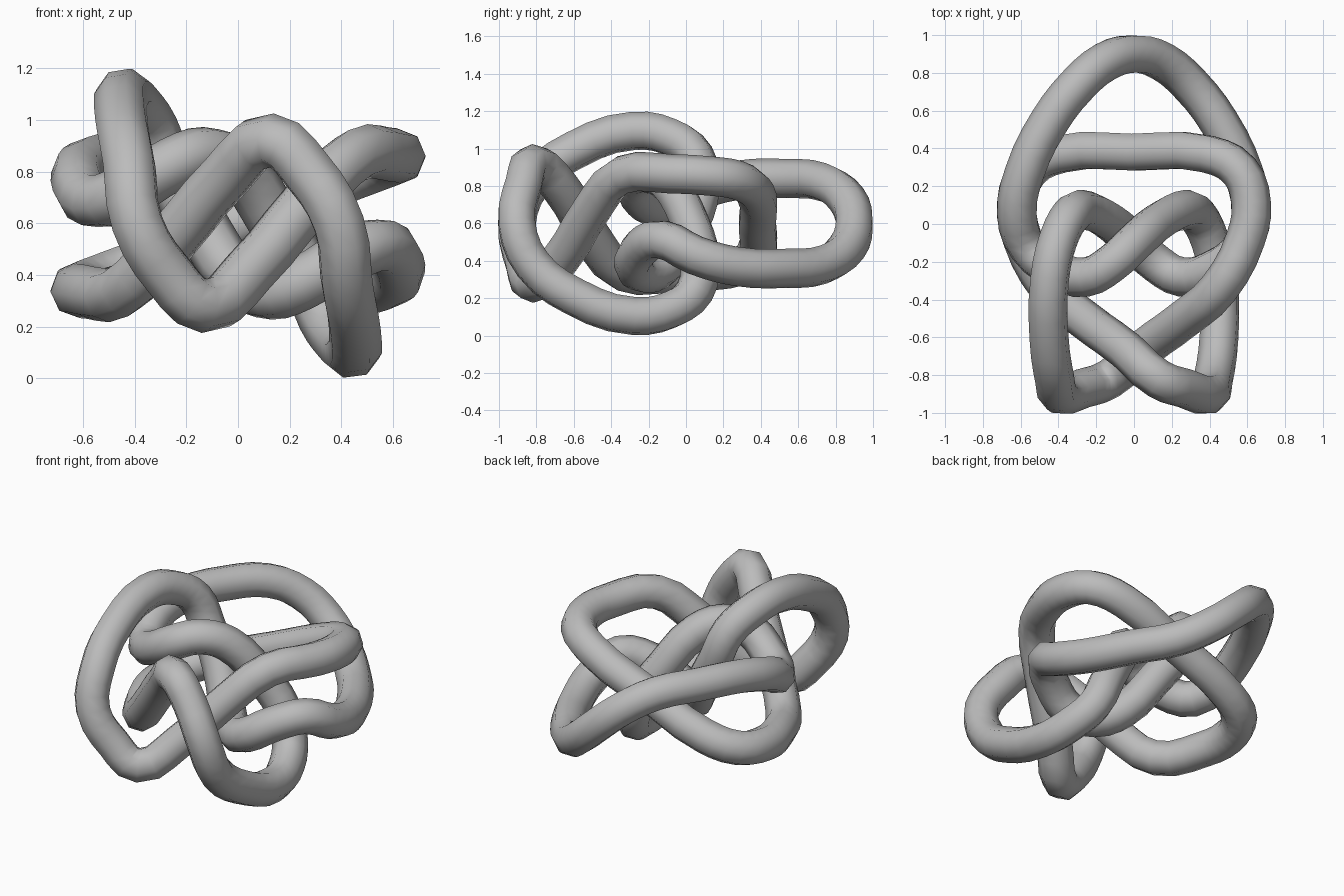
import bpy
import math

# Remove the default cube only
cube = bpy.data.objects.get("Cube")
if cube:
    bpy.data.objects.remove(cube, do_unlink=True)

# Half of the knot centreline, from the back ring to the cross bar
HALF = [
    (0, .9, .6), (.15, .86, .47), (.3, .735, .38), (.45, .54, .36),
    (.58, .27, .37), (.62, .05, .43), (.56, -.13, .515), (.42, -.24, .47),
    (.25, -.28, .37), (.12, -.21, .33), (0, -.1, .385), (-.14, .02, .59),
    (-.27, .075, .8), (-.335, .045, .965), (-.4, -.08, 1.06), (-.445, -.28, 1.095),
    (-.45, -.6, .99), (-.42, -.82, .82), (-.39, -.905, .6), (-.27, -.87, .4),
    (-.13, -.82, .28), (.04, -.67, .41), (.27, -.5, .68), (.45, -.34, .86),
    (.59, -.08, .865), (.62, .11, .855), (.56, .28, .83), (.39, .37, .765),
    (0, .38, .6),
]


def half_turn(p):
    """Turn a point half round the front-to-back axis of the knot."""
    return (-p[0], p[1], 1.2 - p[2])


path = HALF + [half_turn(p) for p in reversed(HALF[1:-1])]

# Closed smooth curve with an eight-sided round section
curve = bpy.data.curves.new("knot_tube", "CURVE")
curve.dimensions = "3D"
curve.resolution_u = 3
curve.bevel_depth = 0.105
curve.bevel_resolution = 2
curve.twist_mode = "MINIMUM"
spline = curve.splines.new("BEZIER")
spline.bezier_points.add(len(path) - 1)
for point, co in zip(spline.bezier_points, path):
    point.co = co
    point.handle_left_type = point.handle_right_type = "AUTO"
spline.use_cyclic_u = True

tube = bpy.data.objects.new("knot_tube", curve)
bpy.context.collection.objects.link(tube)

# Turn the curve into a mesh with soft shading
bpy.ops.object.select_all(action="DESELECT")
tube.select_set(True)
bpy.context.view_layer.objects.active = tube
bpy.ops.object.convert(target="MESH")
bpy.ops.object.shade_smooth_by_angle(angle=math.radians(50))

# Single plain grey
grey = bpy.data.materials.new("plain_grey")
grey.use_nodes = True
colour = (0.5, 0.5, 0.5, 1)
grey.diffuse_color = colour
grey.node_tree.nodes["Principled BSDF"].inputs["Base Color"].default_value = colour
tube.data.materials.clear()
tube.data.materials.append(grey)
